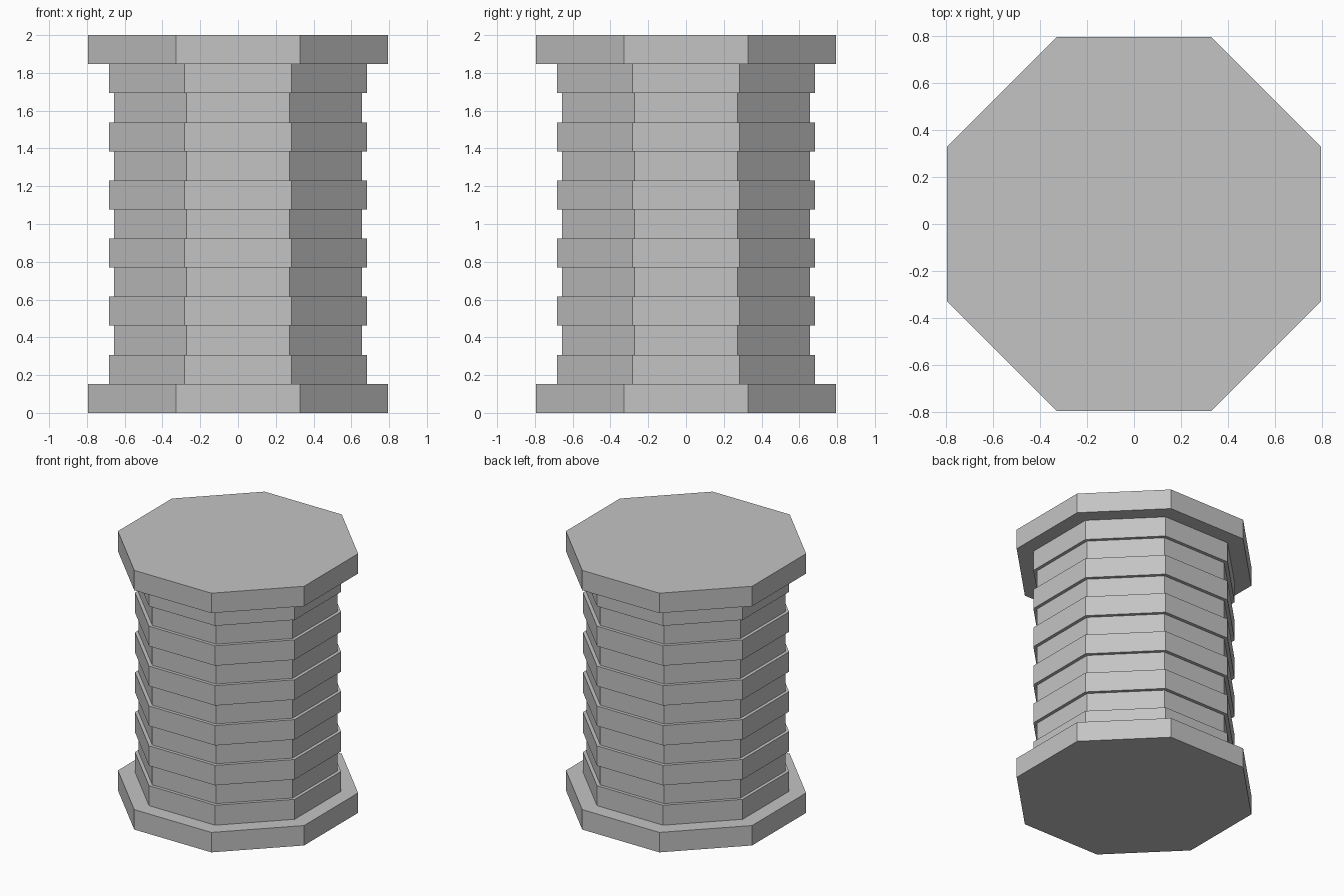
import bpy, bmesh, math

if "Cube" in bpy.data.objects:
    bpy.data.objects.remove(bpy.data.objects["Cube"])

LAYERS = 13
STEP = 2.0 / LAYERS
SIDES = 8

grey = bpy.data.materials.new("light grey")
grey.diffuse_color = (0.55, 0.55, 0.55, 1.0)
grey.use_nodes = True
grey.node_tree.nodes["Principled BSDF"].inputs["Base Color"].default_value = grey.diffuse_color


def apothem(i):
    # End slabs are widest, the rings between alternate wide and narrow
    if i in (0, LAYERS - 1):
        return 0.795
    return 0.682 if i % 2 else 0.657


def ring(bm, a, z):
    r = a / math.cos(math.pi / SIDES)
    angles = [(k + 0.5) * 2 * math.pi / SIDES for k in range(SIDES)]
    return [bm.verts.new((r * math.cos(t), r * math.sin(t), z)) for t in angles]


# Stepped octagonal column: one closed skin through every layer edge
bm = bmesh.new()
rings = []
for i in range(LAYERS):
    rings.append(ring(bm, apothem(i), i * STEP))
    rings.append(ring(bm, apothem(i), (i + 1) * STEP))
for lo, hi in zip(rings, rings[1:]):
    for k in range(SIDES):
        n = (k + 1) % SIDES
        bm.faces.new((lo[k], lo[n], hi[n], hi[k]))

# Flat bottom and top
bm.faces.new(rings[0][::-1])
bm.faces.new(rings[-1])
bm.normal_update()

mesh = bpy.data.meshes.new("ribbed_column")
bm.to_mesh(mesh)
bm.free()
mesh.materials.append(grey)
column = bpy.data.objects.new("ribbed_column", mesh)
bpy.context.collection.objects.link(column)
